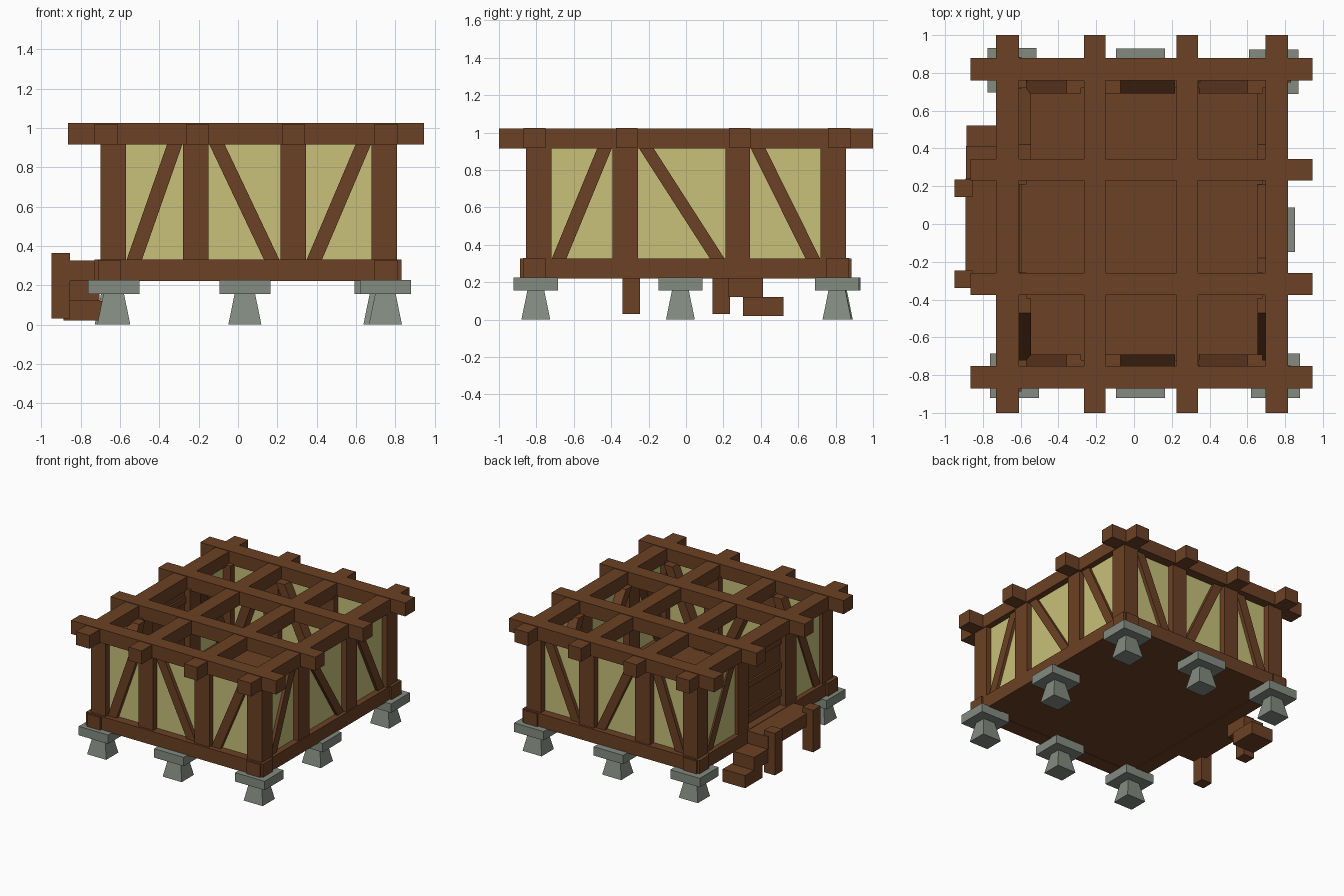
import bpy
import bmesh
import math

if "Cube" in bpy.data.objects:
    bpy.data.objects.remove(bpy.data.objects["Cube"])


def mat(name, col):
    m = bpy.data.materials.new(name)
    m.diffuse_color = (*col, 1)
    m.use_nodes = True
    m.node_tree.nodes["Principled BSDF"].inputs["Base Color"].default_value = m.diffuse_color
    return m


WOOD = mat("brown_wood", (0.150, 0.053, 0.018))
PLASTER = mat("yellow_plaster", (0.58, 0.53, 0.195))
STONE = mat("grey_stone", (0.23, 0.26, 0.22))


def solid(name, verts, m):
    """Convex solid from its corner points."""
    bm = bmesh.new()
    for v in verts:
        bm.verts.new(v)
    bmesh.ops.convex_hull(bm, input=bm.verts)
    bmesh.ops.dissolve_limit(bm, angle_limit=0.01, verts=bm.verts, edges=bm.edges)
    bmesh.ops.recalc_face_normals(bm, faces=bm.faces)
    me = bpy.data.meshes.new(name)
    bm.to_mesh(me)
    bm.free()
    me.materials.append(m)
    ob = bpy.data.objects.new(name, me)
    bpy.context.collection.objects.link(ob)
    return ob


def box(name, x, y, z, m=WOOD):
    return solid(name, [(a, b, c) for a in x for b in y for c in z], m)


# Roof beams, both directions
for x0, x1 in ((-0.73, -0.61), (-0.265, -0.15), (0.225, 0.34), (0.695, 0.815)):
    box("roof_beam_lengthwise", (x0, x1), (-1, 1), (0.915, 1.021))
for y0, y1 in ((-0.87, -0.752), (-0.375, -0.26), (0.23, 0.345), (0.76, 0.88)):
    box("roof_beam_crosswise", (-0.865, 0.945), (y0, y1), (0.917, 1.025))

# Sills and floor
for y0, y1 in ((-0.872, -0.75), (0.75, 0.872)):
    box("sill_crosswise", (-0.73, 0.832), (y0, y1), (0.222, 0.331))
for x0, x1 in ((-0.712, -0.595), (0.695, 0.815)):
    box("sill_lengthwise", (x0, x1), (-0.888, 0.885), (0.22, 0.328))
box("floor", (-0.65, 0.75), (-0.8, 0.8), (0.225, 0.30))

# Posts: corners and two between on each side
PX = ((-0.70, -0.57), (-0.28, -0.15), (0.215, 0.345), (0.68, 0.81))
PY = ((-0.855, -0.72), (-0.393, -0.257), (0.21, 0.342), (0.72, 0.855))
for i, px in enumerate(PX):
    for j, py in enumerate(PY):
        if i in (0, 3) or j in (0, 3):
            box("post", px, py, (0.30, 0.93))


def brace(axis, a, b, rising, d):
    """Diagonal strut across one bay from a to b, with depth range d."""
    w, z0, z1 = 0.078, 0.32, 0.925
    lo, hi = (a, b) if rising else (b, a)
    s = 1 if rising else -1
    pts = [(lo, z0), (lo + s * w, z0), (hi, z1), (hi - s * w, z1)]
    if axis == "x":
        v = [(u, k, z) for u, z in pts for k in d]
    else:
        v = [(k, u, z) for u, z in pts for k in d]
    solid("brace", v, WOOD)


# Plaster panels and braces in each bay
for k in range(3):
    a, b = PX[k][1], PX[k + 1][0]
    for s in (-1, 1):
        box("wall_panel", (a - 0.02, b + 0.02), sorted((s * 0.77, s * 0.805)), (0.32, 0.925), PLASTER)
        brace("x", a, b, k != 1, sorted((s * 0.69, s * 0.835)))
    a, b = PY[k][1], PY[k + 1][0]
    for x, d in ((-0.655, (-0.685, -0.545)), (0.748, (0.655, 0.79))):
        if x < 0 and k == 1:
            continue
        box("wall_panel", (x - 0.018, x + 0.018), (a - 0.02, b + 0.02), (0.32, 0.925), PLASTER)
        brace("y", a, b, k == 0, d)

# Door in the left middle bay, with cross rails
box("door", (-0.65, -0.62), (-0.27, 0.22), (0.32, 0.92))
for z in (0.40, 0.62, 0.82):
    box("door_rail", (-0.665, -0.605), (-0.26, 0.212), (z, z + 0.05))

# Porch, its posts and steps on the left side
box("porch_deck", (-0.893, -0.70), (-0.34, 0.24), (0.222, 0.325))
for y0, y1 in ((-0.34, -0.247), (0.142, 0.235)):
    box("porch_post", (-0.95, -0.855), (y0, y1), (0.03, 0.365))
box("upper_step", (-0.89, -0.705), (0.225, 0.412), (0.12, 0.225))
box("lower_step", (-0.887, -0.69), (0.305, 0.522), (0.02, 0.121))


# Stone footings: flared base under a flat cap
def footing(x, y):
    box("footing_cap", (x - 0.13, x + 0.13), (y - 0.118, y + 0.118), (0.155, 0.226), STONE)
    v = []
    for hx, hy, z in ((0.084, 0.077, 0), (0.052, 0.045, 0.157)):
        v += [(x + s * hx, y + t * hy, z) for s in (-1, 1) for t in (-1, 1)]
    solid("footing_base", v, STONE)


for x, y in ((-0.632, -0.803), (0.035, -0.803), (0.75, -0.803), (0.722, -0.03),
             (-0.645, 0.815), (0.035, 0.81), (0.74, 0.807)):
    footing(x, y)
